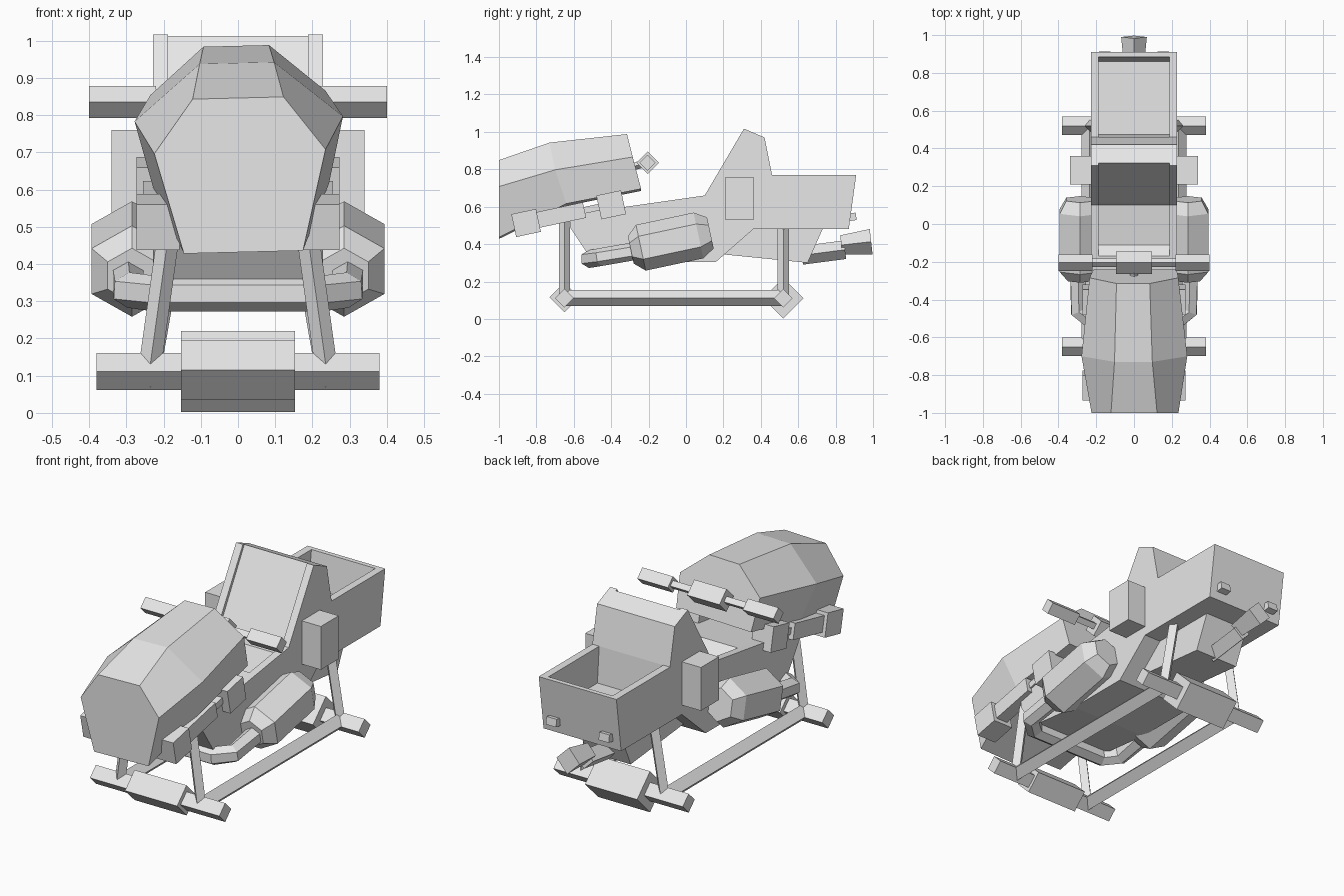
import bpy, bmesh
from math import sin, cos, pi
from mathutils import Vector, Matrix

if "Cube" in bpy.data.objects:
    bpy.data.objects.remove(bpy.data.objects["Cube"])

grey = bpy.data.materials.new("light_grey")
grey.use_nodes = True
grey.diffuse_color = (0.8, 0.8, 0.8, 1)
grey.node_tree.nodes["Principled BSDF"].inputs["Base Color"].default_value = (0.8, 0.8, 0.8, 1)


def loft(name, rings, mirror=False):
    """Skin a list of equal-length rings and cap both ends."""
    bm = bmesh.new()
    vs = [[bm.verts.new(p) for p in r] for r in rings]
    n = len(vs[0])
    for a, b in zip(vs, vs[1:]):
        for i in range(n):
            j = (i + 1) % n
            bm.faces.new((a[i], a[j], b[j], b[i]))
    bm.faces.new(vs[0])
    bm.faces.new(vs[-1])
    bmesh.ops.recalc_face_normals(bm, faces=bm.faces)
    me = bpy.data.meshes.new(name)
    bm.to_mesh(me)
    bm.free()
    me.materials.append(grey)
    ob = bpy.data.objects.new(name, me)
    bpy.context.collection.objects.link(ob)
    if mirror:
        ob.modifiers.new("mirror", 'MIRROR').use_mirror_merge = False
    return ob


def prism(name, profile, x0, x1, mirror=False):
    """Extrude a (y, z) side profile from x0 to x1."""
    return loft(name, [[(x, y, z) for y, z in profile] for x in (x0, x1)], mirror)


def ring(c, axis, r, n=4, phase=0.0):
    axis = Vector(axis).normalized()
    ref = Vector((1, 0, 0)) if abs(axis.z) > 0.9 else Vector((0, 0, 1))
    u = axis.cross(ref).normalized()
    v = u.cross(axis)
    angles = [phase + 2 * pi * i / n for i in range(n)]
    return [Vector(c) + r * (cos(a) * u + sin(a) * v) for a in angles]


def bar(name, p0, p1, r0, r1=None, mirror=False):
    """Square bar standing on its edge."""
    axis = Vector(p1) - Vector(p0)
    return loft(name, [ring(p0, axis, r0), ring(p1, axis, r1 or r0)], mirror)


def block(name, centre, size, pitch=0.0, mirror=False):
    x, y, z = (s / 2 for s in size)
    m = Matrix.Translation(centre) @ Matrix.Rotation(pitch, 4, 'X')
    corners = [(-y, -z), (y, -z), (y, z), (-y, z)]
    return loft(name, [[m @ Vector((sx, b, c)) for b, c in corners] for sx in (-x, x)], mirror)


# Body: side walls, with a core holding the sunken seat and the cargo bay
belly = [(0.87, 0.48), (0.36, 0.48), (0.16, 0.305), (-0.2, 0.305), (-0.52, 0.34), (-0.62, 0.49), (-0.62, 0.56)]
prism("body_side", belly + [(-0.32, 0.6), (0.1, 0.66), (0.31, 1.017), (0.42, 0.97),
                            (0.46, 0.77), (0.91, 0.77)], 0.188, 0.228, True)
prism("body_core", belly + [(-0.32, 0.6), (-0.17, 0.62), (-0.11, 0.575), (0.1, 0.61),
                            (0.115, 0.65), (0.322, 1.012), (0.42, 0.97), (0.46, 0.77), (0.475, 0.58),
                            (0.86, 0.58), (0.885, 0.77), (0.91, 0.77)], -0.19, 0.19)
prism("rear_tank", [(0.2, 0.345), (0.65, 0.3), (0.73, 0.48), (0.3, 0.5)], -0.13, 0.13)
block("side_box", (0.27, 0.285, 0.645), (0.14, 0.15, 0.23), 0, True)
block("tail_light", (0.155, 0.885, 0.545), (0.06, 0.05, 0.04), 0.15, True)

# Faceted nose cowl, rolled slightly to one side
stations = [  # (half width, y, z) for the top, side and bottom corners
    [(0.122, -1, 0.846), (0.23, -1, 0.702), (0.16, -1, 0.432)],
    [(0.1, -0.73, 0.94), (0.28, -0.7, 0.79), (0.236, -0.64, 0.61)],
    [(0.088, -0.315, 0.986), (0.235, -0.285, 0.86), (0.22, -0.24, 0.69)],
]
rings = []
for st in stations:
    pts = [(x, y, z) for x, y, z in st] + [(-x, y, z) for x, y, z in reversed(st)]
    rings.append([(x - 0.035 * (z - 0.85), y, z + 0.025 * x) for x, y, z in pts])
loft("nose_cowl", rings)

# Nose guns beside the cowl
tilt = 0.21
block("gun_muzzle", (0.215, -0.855, 0.513), (0.116, 0.135, 0.125), tilt, True)
block("gun_barrel", (0.22, -0.67, 0.555), (0.07, 0.26, 0.085), tilt, True)
block("gun_rod", (0.22, -0.5, 0.59), (0.035, 0.14, 0.035), tilt, True)
block("gun_breech", (0.215, -0.4, 0.61), (0.116, 0.135, 0.13), tilt, True)

# Handlebar
hy, hz = -0.205, 0.835
bar("handlebar_hub", (-0.095, hy, hz), (0.095, hy, hz), 0.06)
bar("handlebar_rod", (0.09, hy, hz), (0.23, hy, hz), 0.022, None, True)
bar("handlebar_grip", (0.22, hy, hz), (0.4, hy, hz), 0.043, None, True)
bar("handlebar_mount", (0, -0.3, 0.81), (0, hy, hz), 0.02)

# Engine pods with tapered ends, and the pipe joining them
centre = Vector((0.285, -0.08, 0.415))
axis = Vector((0, cos(tilt), sin(tilt)))
pod = [(-0.22, 0.075), (-0.165, 0.125), (0.15, 0.125), (0.215, 0.085)]
loft("engine_pod", [ring(centre + axis * t, axis, r, 6, pi / 2) for t, r in pod], True)
half = [(0.295, -0.26, 0.365), (0.295, -0.46, 0.33), (0.22, -0.52, 0.32)]
path = [Vector(p) for p in half] + [Vector((-x, y, z)) for x, y, z in reversed(half)]
pipe = []
for i, p in enumerate(path):
    a, b = path[max(i - 1, 0)], path[min(i + 1, len(path) - 1)]
    pipe.append(ring(p, (p - a).normalized() + (b - p).normalized(), 0.048, 6, pi / 2))
loft("engine_pipe", pipe)

# Tail exhaust
bar("tail_pipe", (0, 0.62, 0.34), (0, 0.85, 0.37), 0.05, 0.05)
bar("tail_nozzle", (0, 0.83, 0.395), (0, 0.99, 0.413), 0.052, 0.068)

# Landing gear: cross beams, feet, rails and struts
for end, y, z, r in (("front", -0.65, 0.115, 0.08), ("rear", 0.52, 0.111, 0.109)):
    bar(end + "_beam", (-0.153, y, z), (0.153, y, z), r)
    bar(end + "_foot", (0.15, y, 0.111), (0.38, y, 0.111), 0.05, None, True)
    bar(end + "_strut", (0.24, y, 0.1), (0.17, y, 0.6 if y < 0 else 0.5), 0.03, None, True)
bar("skid_rail", (0.235, -0.66, 0.112), (0.235, 0.52, 0.112), 0.043, None, True)
